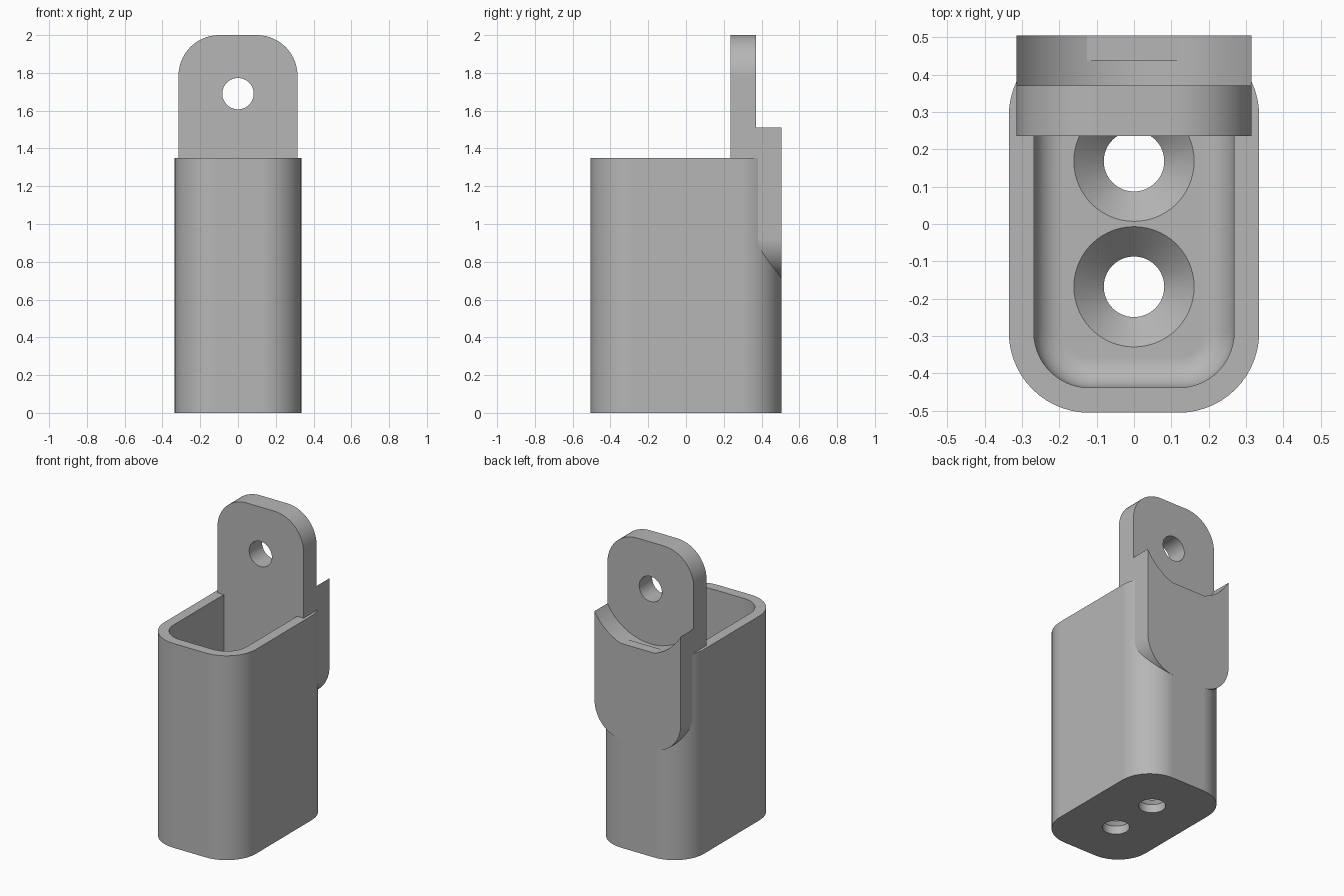
import bpy, bmesh
from math import sin, cos, pi, radians

if "Cube" in bpy.data.objects:
    bpy.data.objects.remove(bpy.data.objects["Cube"])

grey = bpy.data.materials.new("plain grey")
grey.use_nodes = True
colour = (0.47, 0.47, 0.47, 1)
grey.diffuse_color = colour
grey.node_tree.nodes["Principled BSDF"].inputs["Base Color"].default_value = colour

STEPS = 14  # segments per rounded corner


def rounded(hx, hy, r, cx=0, cy=0):
    """Outline of a rounded rectangle; a circle when all sizes are equal."""
    points = []
    for quarter, (sx, sy) in enumerate([(1, 1), (-1, 1), (-1, -1), (1, -1)]):
        for i in range(STEPS + 1):
            a = (quarter + i / STEPS) * pi / 2
            points.append((cx + sx * (hx - r) + r * cos(a),
                           cy + sy * (hy - r) + r * sin(a)))
    return points


def loft(name, rings, upright=False):
    """Skin (outline, level) rings and cap both ends; upright runs along y."""
    bm = bmesh.new()
    loops = []
    for outline, level in rings:
        loops.append([bm.verts.new((u, level, v) if upright else (u, v, level))
                      for u, v in outline])
    for low, high in zip(loops, loops[1:]):
        for i in range(len(low)):
            j = (i + 1) % len(low)
            bm.faces.new((low[i], low[j], high[j], high[i]))
    bm.faces.new(loops[0])
    bm.faces.new(loops[-1])
    bmesh.ops.remove_doubles(bm, verts=bm.verts, dist=1e-5)
    bmesh.ops.recalc_face_normals(bm, faces=bm.faces)
    mesh = bpy.data.meshes.new(name)
    bm.to_mesh(mesh)
    bm.free()
    mesh.materials.append(grey)
    obj = bpy.data.objects.new(name, mesh)
    bpy.context.collection.objects.link(obj)
    return obj


def activate(obj):
    bpy.ops.object.select_all(action='DESELECT')
    obj.select_set(True)
    bpy.context.view_layer.objects.active = obj


def cut(obj, cutter):
    cutter.hide_render = True
    mod = obj.modifiers.new("cut", 'BOOLEAN')
    mod.operation = 'DIFFERENCE'
    mod.solver = 'EXACT'
    mod.object = cutter
    activate(obj)
    bpy.ops.object.modifier_apply(modifier=mod.name)
    bpy.data.objects.remove(cutter)


def finish(obj):
    activate(obj)
    bpy.ops.object.shade_smooth_by_angle(angle=radians(30))
    mod = obj.modifiers.new("even shading", 'WEIGHTED_NORMAL')
    mod.keep_sharp = True


# Open cup: outer wall, rim, inner wall, filleted floor
HX, HY, R, TOP = 0.335, 0.505, 0.215, 1.35
WALL, FLOOR, FILLET = 0.067, 0.135, 0.08
rings = [(rounded(HX, HY, R), 0), (rounded(HX, HY, R), TOP),
         (rounded(HX - WALL, HY - WALL, R - WALL), TOP)]
for i in range(9):
    a = i / 8 * pi / 2
    d = WALL + FILLET * (1 - cos(a))
    rings.append((rounded(HX - d, HY - d, R - d), FLOOR + FILLET * (1 - sin(a))))
cup = loft("cup", rings)

# Two countersunk screw holes in the floor
for y in (-0.168, 0.168):
    profile = [(0.081, -0.1), (0.081, 0.055), (0.161, FLOOR), (0.161, FLOOR + 0.1)]
    cut(cup, loft("screw_hole_cutter", [(rounded(r, r, r, 0, y), z) for r, z in profile]))
finish(cup)

# Hinge plate with rounded ends, thick at the back of the cup
BOTTOM, PIVOT = 0.71, 1.69
outline = rounded(0.315, (2 - BOTTOM) / 2, R, 0, (2 + BOTTOM) / 2)
plate = loft("hinge_plate", [(outline, 0.235), (outline, HY)], upright=True)

# Round swing clearance behind the tab, then the pivot hole
for r, start in ((0.363, 0.37), (0.083, 0.1)):
    disc = rounded(r, r, r, 0, PIVOT)
    cut(plate, loft("pivot_cutter", [(disc, start), (disc, 0.7)], upright=True))
finish(plate)
